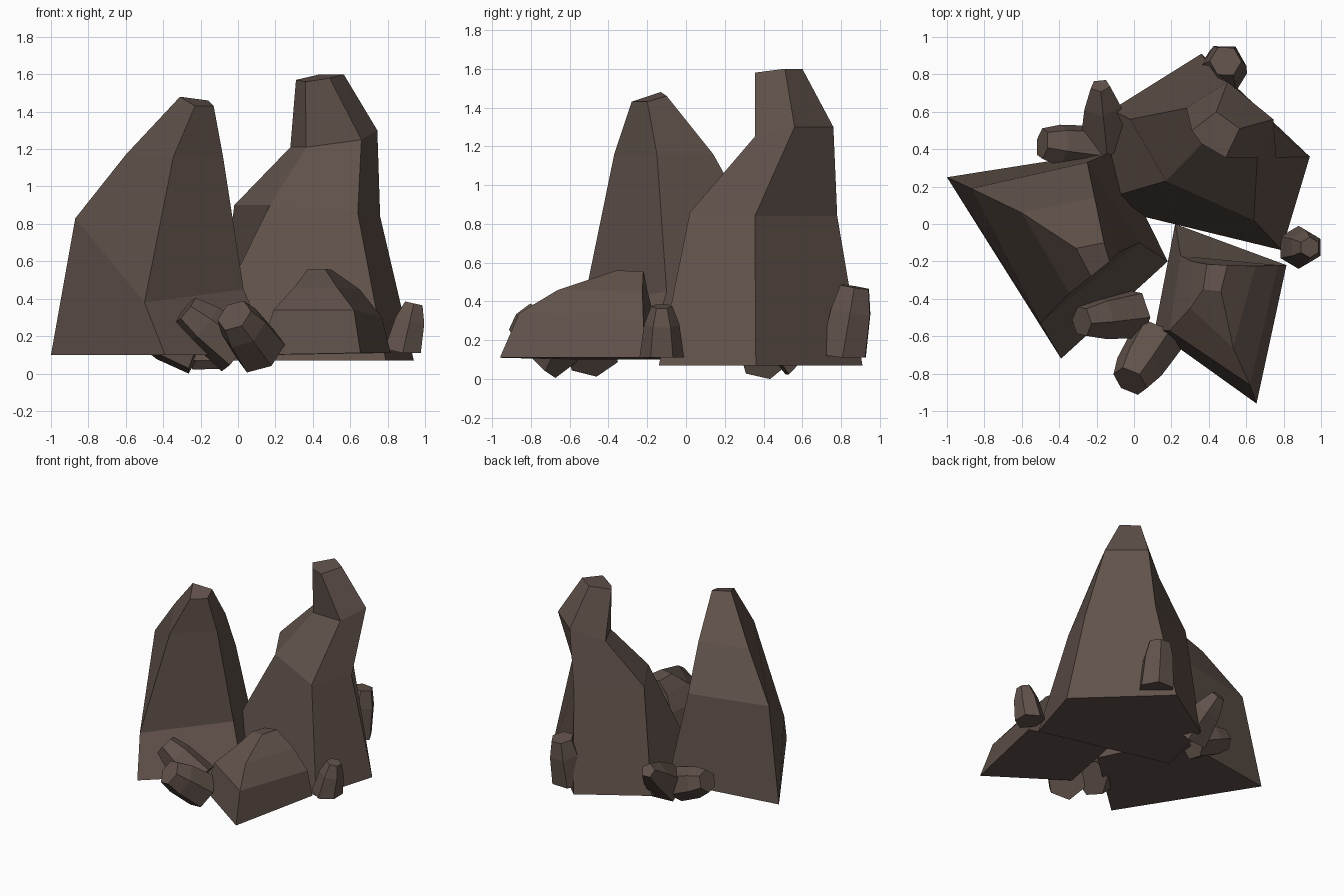
import bpy, bmesh, math
from mathutils import Vector

stone = bpy.data.materials.new("brown_stone")
stone.diffuse_color = (0.12, 0.085, 0.07, 1)


def loft(name, columns):
    """Join neighbouring edge columns (each listed base to top) into a closed, flat-faced rock."""
    bm = bmesh.new()
    cols = [[bm.verts.new(p) for p in c] for c in columns]
    n = len(cols)
    for i in range(n):
        a, b = cols[i], cols[(i + 1) % n]
        for k in range(len(a) - 1):
            bm.faces.new((a[k], b[k], b[k + 1], a[k + 1]))
    bm.faces.new([c[0] for c in reversed(cols)])
    bm.faces.new([c[-1] for c in cols])
    bmesh.ops.recalc_face_normals(bm, faces=bm.faces)
    mesh = bpy.data.meshes.new(name)
    bm.to_mesh(mesh)
    bm.free()
    mesh.materials.append(stone)
    ob = bpy.data.objects.new(name, mesh)
    bpy.context.collection.objects.link(ob)
    return ob


def chunk(name, base, tip, r_base, r_tip, sides=6, phase=0.3, floor=0.0):
    """Small faceted stone along an axis, tapering in two steps; nothing dips below floor."""
    base, tip = Vector(base), Vector(tip)
    turn = (tip - base).to_track_quat('Z', 'Y')
    columns = []
    for i in range(sides):
        a = phase + math.tau * i / sides
        out = turn @ Vector((math.cos(a), math.sin(a), 0))
        col = []
        for t, r in ((0, r_base), (0.65, r_base * 0.35 + r_tip * 0.65 + 0.015), (1, r_tip)):
            p = base.lerp(tip, t) + out * r
            p.z = max(p.z, floor)
            col.append(p)
        columns.append(col)
    return loft(name, columns)


# Left spire: four corner edges
loft("left_spire", [
    [(-1.0, 0.25, 0.1), (-0.87, 0.19, 0.83), (-0.6, 0.06, 1.17), (-0.31, -0.13, 1.48)],
    [(-0.39, -0.72, 0.1), (-0.5, -0.53, 0.38), (-0.345, -0.37, 1.16), (-0.23, -0.28, 1.43)],
    [(0.18, -0.2, 0.1), (0.03, -0.1, 0.45), (-0.08, -0.15, 1.16), (-0.13, -0.2, 1.43)],
    [(-0.11, 0.39, 0.1), (-0.25, 0.33, 0.82), (-0.21, 0.14, 1.16), (-0.16, -0.1, 1.46)],
])

# Tall back spire: five corner edges
loft("back_spire", [
    [(0.79, -0.14, 0.07), (0.64, 0.02, 0.86), (0.66, 0.355, 1.25), (0.49, 0.355, 1.58)],
    [(0.94, 0.36, 0.07), (0.76, 0.355, 0.84), (0.745, 0.56, 1.3), (0.565, 0.51, 1.6)],
    [(0.36, 0.91, 0.07), (0.45, 0.78, 0.84), (0.5, 0.76, 1.3), (0.44, 0.6, 1.6)],
    [(-0.12, 0.61, 0.07), (-0.02, 0.56, 0.9), (0.28, 0.62, 1.21), (0.31, 0.5, 1.57)],
    [(-0.24, 0.11, 0.07), (0.17, 0.23, 0.9), (0.365, 0.43, 1.21), (0.36, 0.43, 1.56)],
])

# Low front boulder: four corner edges
loft("front_boulder", [
    [(0.655, -0.96, 0.11), (0.62, -0.86, 0.34), (0.53, -0.66, 0.46), (0.465, -0.36, 0.56)],
    [(0.815, -0.22, 0.11), (0.77, -0.22, 0.3), (0.65, -0.225, 0.45), (0.5, -0.22, 0.555)],
    [(0.22, 0.0, 0.1), (0.25, -0.17, 0.34), (0.31, -0.2, 0.46), (0.39, -0.215, 0.54)],
    [(0.11, -0.57, 0.1), (0.19, -0.57, 0.34), (0.3, -0.45, 0.46), (0.37, -0.35, 0.555)],
])

# Small stones scattered round the foot
chunk("right_stone", (0.88, -0.125, 0.11), (0.94, -0.125, 0.375), 0.115, 0.055, phase=0.0, floor=0.11)
chunk("back_stone", (0.47, 0.81, 0.11), (0.49, 0.87, 0.475), 0.135, 0.085, floor=0.11)
chunk("front_stone", (0.12, -0.62, 0.12), (-0.02, -0.84, 0.31), 0.145, 0.1)
chunk("front_left_stone", (0.0, -0.48, 0.12), (-0.28, -0.52, 0.34), 0.14, 0.085)
chunk("back_left_stone", (-0.22, 0.4, 0.11), (-0.49, 0.43, 0.22), 0.13, 0.085)
chunk("pointed_stone", (-0.15, 0.45, 0.12), (-0.18, 0.74, 0.34), 0.15, 0.055, sides=5)
